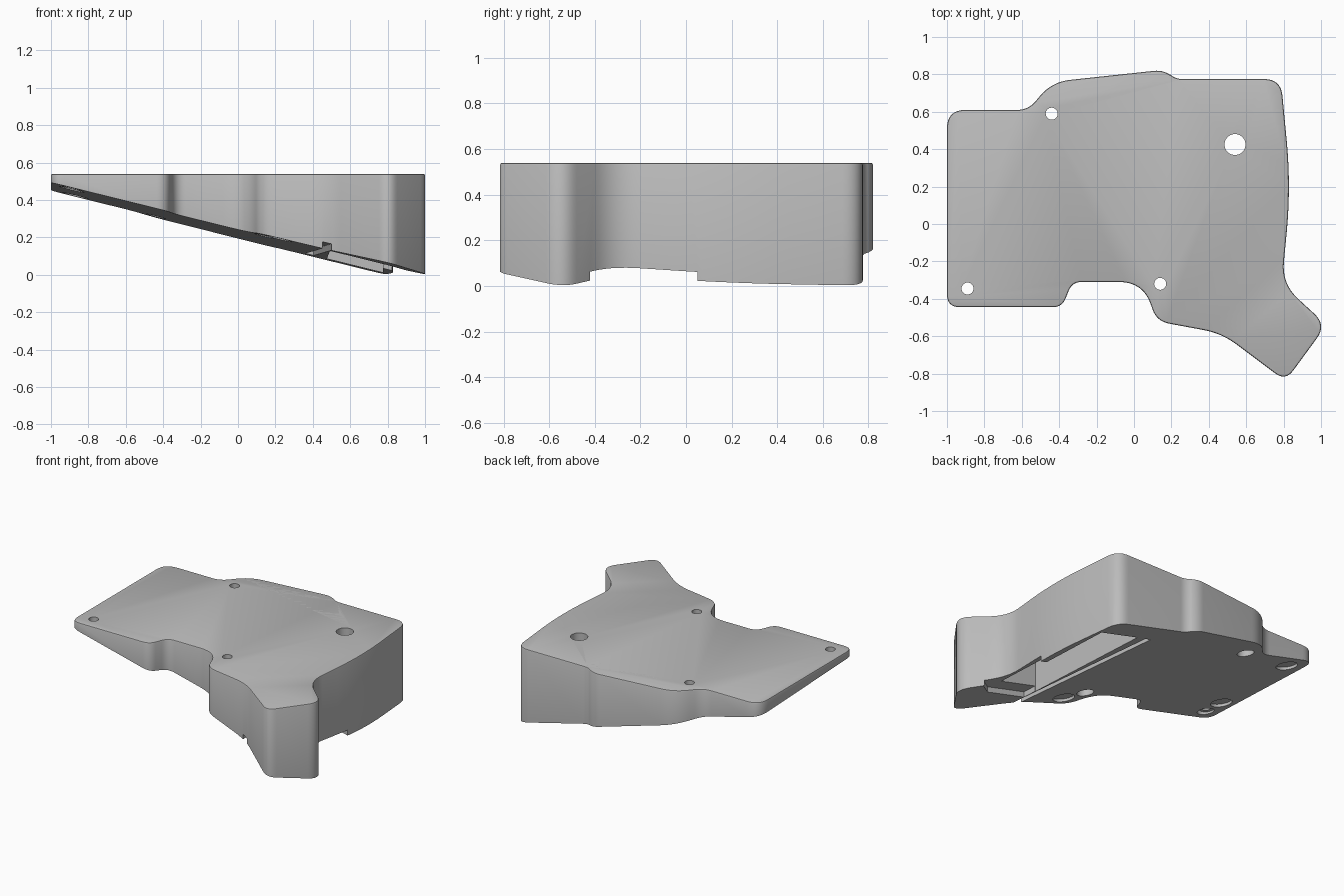
import bpy, bmesh, math
from mathutils import Vector

old = bpy.data.objects.get("Cube")
if old:
    bpy.data.objects.remove(old, do_unlink=True)

TOP = 0.54
A, BX, BY = 0.228, 0.247, 0.042      # sloping underside


def under(x, y):
    return A - BX * x - BY * y


def rounded(corners, steps=8):
    """Closed outline with each corner (x, y, trim) replaced by a curve."""
    pts = []
    for i, (x, y, trim) in enumerate(corners):
        p = Vector((x, y))
        a = Vector(corners[i - 1][:2])
        b = Vector(corners[(i + 1) % len(corners)][:2])
        a = p + (a - p).normalized() * trim
        b = p + (b - p).normalized() * trim
        for k in range(steps + 1):
            t = k / steps
            pts.append(a * (1 - t) ** 2 + p * 2 * t * (1 - t) + b * t * t)
    return pts


def circle(x, y, r, n=32):
    return [Vector((x + r * math.cos(math.tau * i / n),
                    y + r * math.sin(math.tau * i / n))) for i in range(n)]


def prism(pts, low, high):
    """Upright solid; low and high give z at (x, y)."""
    bm = bmesh.new()
    lo = [bm.verts.new((p.x, p.y, low(p.x, p.y))) for p in pts]
    hi = [bm.verts.new((p.x, p.y, high(p.x, p.y))) for p in pts]
    bm.faces.new(lo)
    top = bm.faces.new(hi)
    n = len(pts)
    for i in range(n):
        j = (i + 1) % n
        bm.faces.new((lo[i], lo[j], hi[j], hi[i]))
    bmesh.ops.recalc_face_normals(bm, faces=bm.faces)
    return bm, top


def to_object(bm, name):
    mesh = bpy.data.meshes.new(name)
    bm.to_mesh(mesh)
    bm.free()
    ob = bpy.data.objects.new(name, mesh)
    bpy.context.collection.objects.link(ob)
    return ob


# Wedge body with softened top edge
outline = rounded([
    (-1, 0.61, 0.1), (-0.565, 0.61, 0.06), (-0.44, 0.76, 0.1),
    (0.165, 0.825, 0.06), (0.22, 0.775, 0.04), (0.785, 0.775, 0.09),
    (0.84, 0.2, 0.25), (0.79, -0.32, 0.12), (1.03, -0.54, 0.09),
    (0.81, -0.84, 0.07), (0.47, -0.585, 0.1), (0.12, -0.52, 0.07),
    (0.05, -0.31, 0.13), (-0.33, -0.31, 0.05), (-0.385, -0.445, 0.05),
    (-1, -0.445, 0.07)])
bm, top = prism(outline, under, lambda x, y: TOP)
bmesh.ops.bevel(bm, geom=list(top.edges), offset=0.01, segments=2,
                profile=0.5, affect='EDGES')
body = to_object(bm, "wedge_body")

cutters = []


def cut(name, pts, high):
    bm, _ = prism(pts, lambda x, y: -0.3, high)
    ob = to_object(bm, name)
    ob.hide_render = True
    cutters.append(ob)


def recess(depth):
    return lambda x, y: under(x, y) + depth


def level(z):
    return lambda x, y: z


def poly(*pts):
    return [Vector(p) for p in pts]


# Deep compartment, side opening and narrow cable groove in the underside
cut("compartment_cutter",
    poly((0.49, -0.4), (0.775, -0.4), (0.775, 0.6), (0.475, 0.6)), recess(0.27))
cut("side_opening_cutter",
    poly((0.495, -0.51), (0.8, -0.51), (0.9, -0.43), (0.9, 0.05), (0.485, 0.05)),
    recess(0.039))
cut("groove_cutter",
    poly((0.465, -0.75), (0.51, -0.75), (0.405, 0.595), (0.36, 0.595)),
    recess(0.035))

# Screw holes with wide bores below
for x, y in ((-0.44, 0.59), (-0.89, -0.345), (0.14, -0.32)):
    cut("screw_hole_cutter", circle(x, y, 0.032), level(0.8))
    cut("screw_bore_cutter", circle(x, y, 0.055), level(0.49))

# Large round opening above the compartment
cut("button_hole_cutter", circle(0.54, 0.425, 0.056), level(0.8))

# Shallow foot recesses
for x, y in ((-0.87, 0.49), (-0.89, -0.19), (0.22, -0.44)):
    cut("foot_recess_cutter", circle(x, y, 0.07), recess(0.02))

bpy.ops.object.select_all(action='DESELECT')
body.select_set(True)
bpy.context.view_layer.objects.active = body
for c in cutters:
    mod = body.modifiers.new(c.name, 'BOOLEAN')
    mod.operation = 'DIFFERENCE'
    mod.solver = 'EXACT'
    mod.object = c
    bpy.ops.object.modifier_apply(modifier=mod.name)
for c in cutters:
    bpy.data.objects.remove(c, do_unlink=True)

# Single grey material
mat = bpy.data.materials.new("plain_grey")
mat.use_nodes = True
grey = (0.5, 0.5, 0.5, 1)
mat.diffuse_color = grey
mat.node_tree.nodes["Principled BSDF"].inputs["Base Color"].default_value = grey
body.data.materials.clear()
body.data.materials.append(mat)
for f in body.data.polygons:
    f.material_index = 0
bpy.ops.object.shade_smooth_by_angle(angle=math.radians(30))
